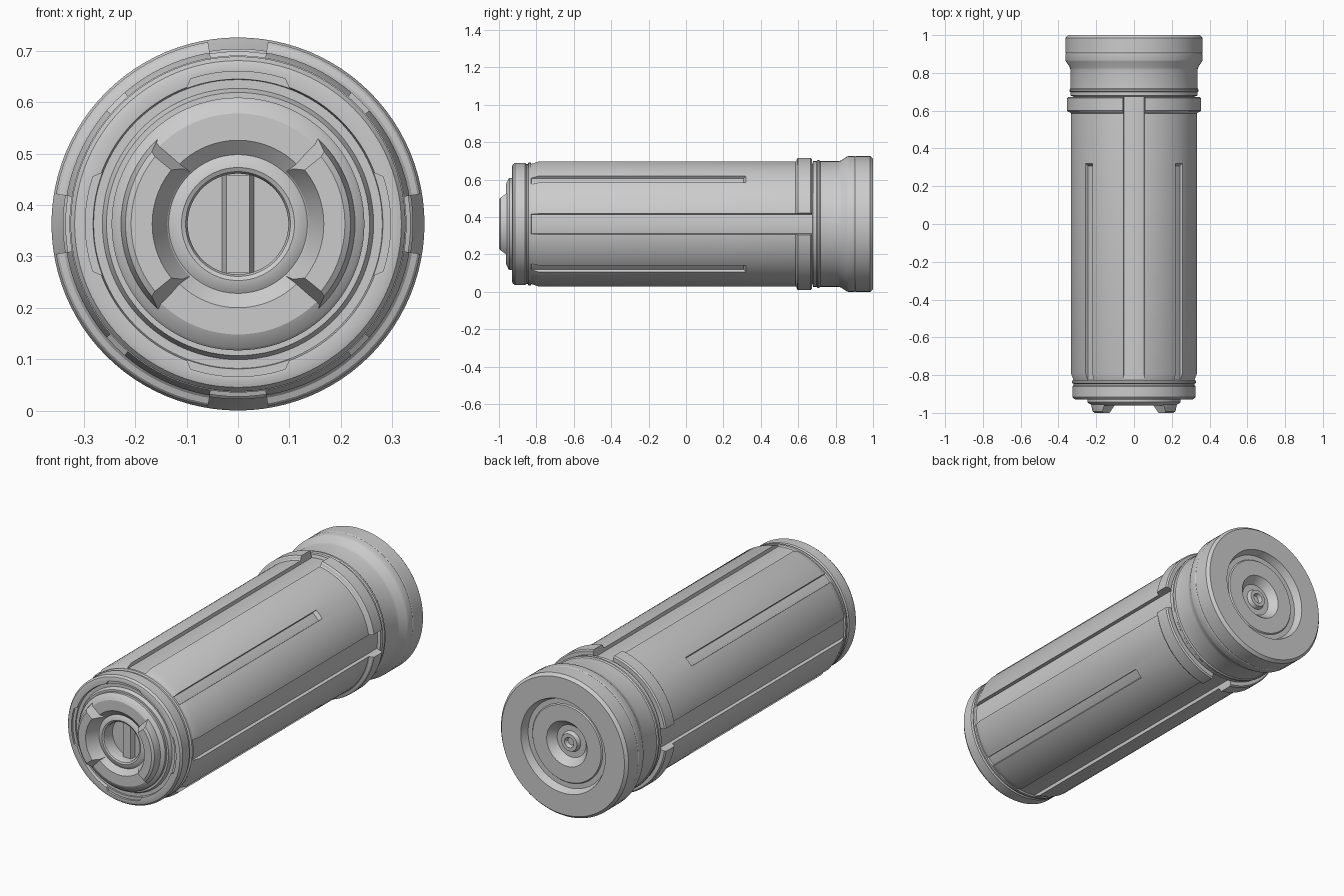
import bpy, bmesh
from math import cos, sin, radians, pi
from mathutils import Matrix, Vector

if "Cube" in bpy.data.objects:
    bpy.data.objects.remove(bpy.data.objects["Cube"])

ZC = 0.363   # height of the long axis
SEG = 96


def polar(r, y, a):
    return (r * cos(a), y, ZC + r * sin(a))


def make(name, bm):
    bmesh.ops.remove_doubles(bm, verts=bm.verts, dist=1e-5)
    bmesh.ops.recalc_face_normals(bm, faces=bm.faces)
    me = bpy.data.meshes.new(name)
    bm.to_mesh(me)
    bm.free()
    ob = bpy.data.objects.new(name, me)
    bpy.context.collection.objects.link(ob)
    return ob


def lathe(name, profile, loop=False):
    """Revolve (r, y) points round the long axis."""
    bm = bmesh.new()
    rings = []
    for i in range(SEG):
        a = 2 * pi * i / SEG
        rings.append([bm.verts.new(polar(r, y, a)) for r, y in profile])
    n = len(profile)
    for i in range(SEG):
        p, q = rings[i], rings[(i + 1) % SEG]
        for j in range(n if loop else n - 1):
            k = (j + 1) % n
            bm.faces.new((p[j], p[k], q[k], q[j]))
    return make(name, bm)


def add_sector(bm, profile, mid, steps):
    """Closed (r, y, half angle) section swept about the middle angle."""
    rings = []
    for i in range(steps + 1):
        t = 2 * i / steps - 1
        rings.append([bm.verts.new(polar(r, y, radians(mid + t * h))) for r, y, h in profile])
    n = len(profile)
    for p, q in zip(rings, rings[1:]):
        for j in range(n):
            k = (j + 1) % n
            bm.faces.new((p[j], p[k], q[k], q[j]))
    bm.faces.new(rings[0])
    bm.faces.new(rings[-1])


def add_groove(bm, r0, r1, w0, w1, y0, y1, slope, mid):
    """Tapered cutter bar lying along the body at the given angle."""
    rot = Matrix.Translation((0, 0, ZC)) @ Matrix.Rotation(-radians(mid), 4, 'Y')
    v = [bm.verts.new(rot @ Vector((r, y, s * w)))
         for r, w, ye in ((r0, w0, y1), (r1, w1, y1 + slope))
         for y in (y0, ye) for s in (-1, 1)]
    for f in ((0, 1, 3, 2), (4, 5, 7, 6), (0, 1, 5, 4), (2, 3, 7, 6), (0, 2, 6, 4), (1, 3, 7, 5)):
        bm.faces.new([v[i] for i in f])


def cut(ob, cutter):
    cutter.hide_render = True
    m = ob.modifiers.new("cut", 'BOOLEAN')
    m.operation, m.solver, m.object = 'DIFFERENCE', 'EXACT', cutter
    bpy.context.view_layer.objects.active = ob
    bpy.ops.object.modifier_apply(modifier=m.name)
    bpy.data.objects.remove(cutter)


# core: nose dish, front ring, channel floor, neck and rear cap in one profile
core = lathe("core_and_caps", [
    (0, -0.88), (0.098, -0.88), (0.098, -0.935), (0.102, -0.944), (0.11, -0.948), (0.122, -0.946),
    (0.135, -0.938), (0.163, -0.962), (0.215, -0.962), (0.24, -0.95), (0.246, -0.943),
    (0.246, -0.93), (0.256, -0.93), (0.264, -0.912), (0.281, -0.912), (0.284, -0.928),
    (0.306, -0.93), (0.318, -0.926), (0.326, -0.915), (0.326, -0.86), (0.32, -0.854),
    (0.32, -0.846), (0.328, -0.842), (0.328, -0.83), (0.321, -0.825), (0.321, 0.675),
    (0.336, 0.68), (0.336, 0.698), (0.341, 0.703), (0.341, 0.712), (0.336, 0.718),
    (0.336, 0.815), (0.339, 0.828), (0.36, 0.86), (0.363, 0.868), (0.363, 0.9), (0.361, 0.904),
    (0.363, 0.908), (0.363, 0.985), (0.35, 1.0), (0.24, 1.0), (0.225, 0.962), (0.2, 0.962),
    (0.195, 0.968), (0.115, 0.968), (0.108, 0.96), (0.082, 0.93), (0.052, 0.93), (0.044, 0.95),
    (0.026, 0.95), (0.02, 0.93), (0, 0.93)])

# shallow reliefs in the front ring
bm = bmesh.new()
for k in range(4):
    add_sector(bm, [(0.272, -0.96, 23), (0.297, -0.96, 18), (0.297, -0.918, 18), (0.272, -0.918, 23)], 90 * k, 12)
cut(core, make("ring_relief_cutter", bm))

# outer grip shell with collar, split by channels and slots
shell = lathe("grip_panels", [
    (0.305, -0.83), (0.324, -0.83), (0.338, -0.79), (0.338, 0.585), (0.343, 0.59), (0.354, 0.594),
    (0.359, 0.6), (0.359, 0.666), (0.353, 0.673), (0.305, 0.673)], loop=True)
bm = bmesh.new()
for k in range(4):
    add_groove(bm, 0.28, 0.40, 0.046, 0.066, -0.9, 0.72, 0, 90 * k)
    add_groove(bm, 0.316, 0.36, 0.022, 0.028, -0.9, 0.305, 0.03, 90 * k + 45)
cut(shell, make("groove_cutter", bm))

# two raised claws on the nose
claws = []
for name, mid in (("right_claw", 0), ("left_claw", 180)):
    bm = bmesh.new()
    add_sector(bm, [(0.135, -0.935, 48), (0.152, -0.968, 45), (0.167, -1.0, 39), (0.208, -1.0, 39),
                    (0.219, -0.992, 40), (0.228, -0.955, 47), (0.228, -0.935, 48)], mid, 24)
    claws.append(make(name, bm))

# bar across the floor of the nose hole
bm = bmesh.new()
v = [bm.verts.new((sx * w, y, ZC + sz * 0.095)) for w, y in ((0.035, -0.87), (0.022, -0.905), (0.022, -0.905))[:2]
     for sx in (-1, 1) for sz in (-1, 1)]
bmesh.ops.convex_hull(bm, input=v)
bar = make("socket_bar", bm)

for ob in [core, shell, bar] + claws:
    bpy.ops.object.select_all(action='DESELECT')
    ob.select_set(True)
    bpy.context.view_layer.objects.active = ob
    bpy.ops.object.shade_smooth_by_angle(angle=radians(25))
